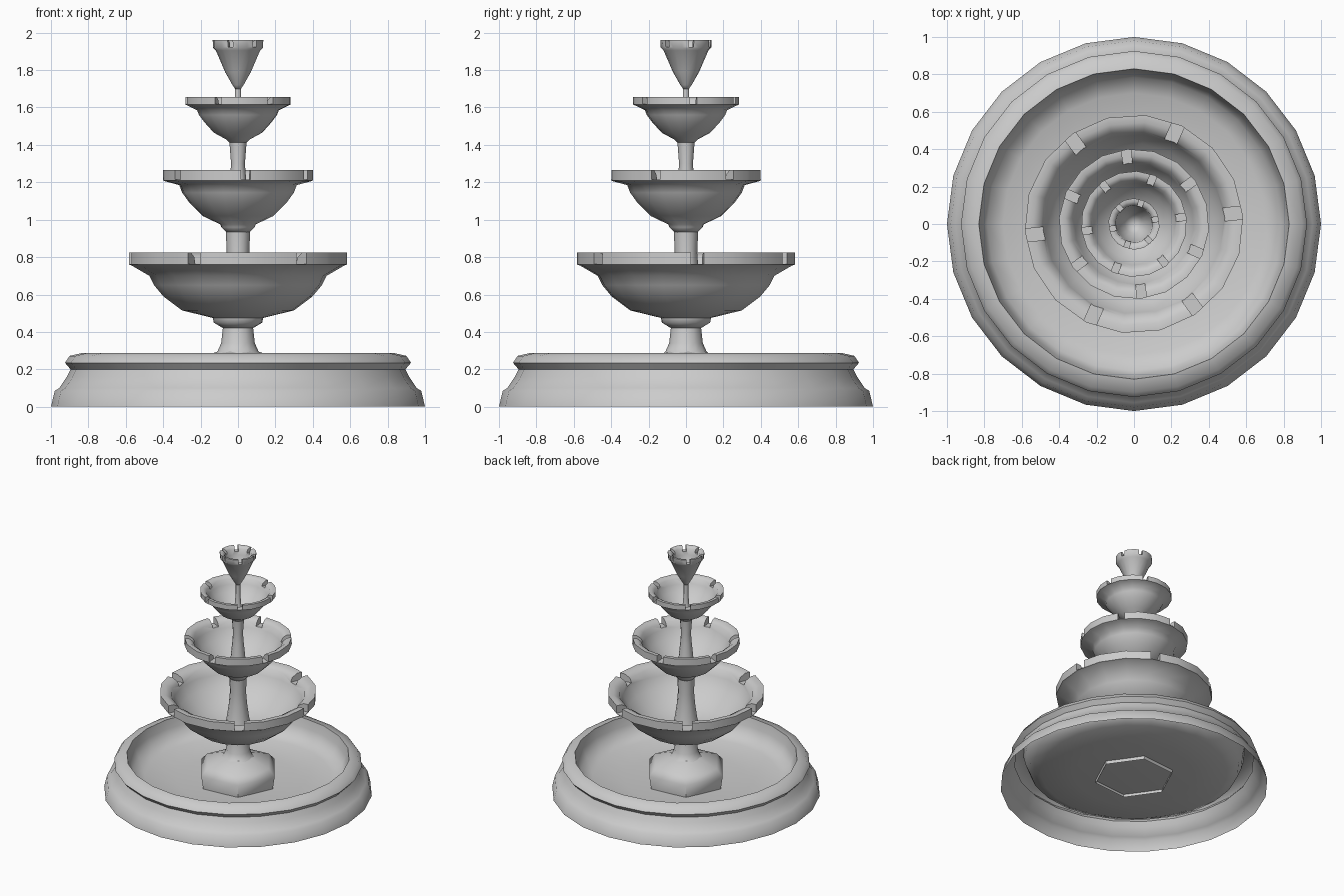
import bpy, bmesh
from math import cos, sin, radians, pi
from mathutils import Matrix

if "Cube" in bpy.data.objects:
    bpy.data.objects.remove(bpy.data.objects["Cube"])


def lathe(name, profile, sides, phase=0.0, angle=60):
    """Spin (radius, height) points round z; radius 0 becomes a pole."""
    bm = bmesh.new()
    rings = []
    for r, z in profile:
        if r == 0:
            rings.append([bm.verts.new((0, 0, z))] * sides)
        else:
            rings.append([bm.verts.new((r * cos(radians(phase) + 2 * pi * i / sides),
                                        r * sin(radians(phase) + 2 * pi * i / sides), z))
                          for i in range(sides)])
    for a, b in zip(rings, rings[1:]):
        for i in range(sides):
            j = (i + 1) % sides
            quad = list(dict.fromkeys((a[i], a[j], b[j], b[i])))
            if len(quad) > 2:
                bm.faces.new(quad)
    bmesh.ops.recalc_face_normals(bm, faces=bm.faces)
    mesh = bpy.data.meshes.new(name)
    bm.to_mesh(mesh)
    bm.free()
    ob = bpy.data.objects.new(name, mesh)
    bpy.context.collection.objects.link(ob)
    smooth(ob, angle)
    return ob


def smooth(ob, angle=60):
    bpy.ops.object.select_all(action='DESELECT')
    ob.select_set(True)
    bpy.context.view_layer.objects.active = ob
    bpy.ops.object.shade_smooth_by_angle(angle=radians(angle))


def notch(ob, phase, r_in, r_out, z, width):
    """Cut six spout notches down to height z through the lip."""
    bm = bmesh.new()
    for k in range(6):
        m = (Matrix.Rotation(radians(phase + 60 * k), 4, 'Z')
             @ Matrix.Translation(((r_in + r_out) / 2, 0, z + 0.1))
             @ Matrix.Diagonal((r_out - r_in, width, 0.2, 1)))
        bmesh.ops.create_cube(bm, size=1, matrix=m)
    mesh = bpy.data.meshes.new("notch_cutter")
    bm.to_mesh(mesh)
    bm.free()
    cutter = bpy.data.objects.new("notch_cutter", mesh)
    bpy.context.collection.objects.link(cutter)
    cutter.hide_render = True
    mod = ob.modifiers.new("notches", 'BOOLEAN')
    mod.operation = 'DIFFERENCE'
    mod.solver = 'EXACT'
    mod.object = cutter
    bpy.context.view_layer.objects.active = ob
    bpy.ops.object.modifier_apply(modifier=mod.name)
    bpy.data.objects.remove(cutter)
    smooth(ob)


# Ground basin: moulded wall, lip and shallow dish, open underneath
lathe("basin", [(1.0, 0), (0.98, 0.085), (0.955, 0.10), (0.915, 0.16), (0.895, 0.20),
                (0.925, 0.235), (0.90, 0.272), (0.83, 0.288), (0.815, 0.22),
                (0.785, 0.15), (0.70, 0.115), (0.45, 0.09), (0, 0.078)], 24)

# Hexagonal pedestal with a round neck
lathe("pedestal", [(0.295, 0.06), (0.315, 0.19), (0.265, 0.245), (0.11, 0.295)], 6, 5, 50)
lathe("pedestal_neck", [(0.15, 0.26), (0.11, 0.295), (0.09, 0.34), (0.08, 0.43)], 12)

# Large bowl
ob = lathe("large_bowl", [(0, 0.42), (0.08, 0.42), (0.13, 0.45), (0.135, 0.475), (0.30, 0.515),
                          (0.40, 0.59), (0.45, 0.65), (0.475, 0.70), (0.57, 0.755),
                          (0.585, 0.76), (0.585, 0.825), (0.545, 0.825), (0.50, 0.80),
                          (0.48, 0.745), (0.43, 0.67), (0.29, 0.555), (0.12, 0.51),
                          (0, 0.51)], 18, 4)
notch(ob, 6, 0.46, 0.65, 0.764, 0.07)

# Middle bowl
ob = lathe("middle_bowl", [(0, 0.93), (0.06, 0.93), (0.09, 0.96), (0.095, 0.975), (0.19, 1.02),
                           (0.26, 1.09), (0.30, 1.145), (0.315, 1.185), (0.39, 1.205),
                           (0.402, 1.21), (0.402, 1.267), (0.37, 1.267), (0.34, 1.245),
                           (0.32, 1.20), (0.28, 1.13), (0.18, 1.045), (0.08, 1.0),
                           (0, 1.0)], 18, 35)
notch(ob, 36, 0.31, 0.46, 1.214, 0.05)

# Small bowl
ob = lathe("small_bowl", [(0, 1.412), (0.045, 1.412), (0.065, 1.43), (0.13, 1.465),
                          (0.18, 1.52), (0.21, 1.56), (0.22, 1.585), (0.27, 1.61),
                          (0.283, 1.615), (0.283, 1.655), (0.26, 1.655), (0.237, 1.64),
                          (0.22, 1.60), (0.19, 1.555), (0.12, 1.49), (0.05, 1.46),
                          (0, 1.46)], 18, 7)
notch(ob, 8, 0.21, 0.33, 1.618, 0.038)

# Top cup
ob = lathe("top_cup", [(0, 1.695), (0.012, 1.695), (0.03, 1.72), (0.07, 1.79), (0.12, 1.905),
                       (0.135, 1.92), (0.137, 1.96), (0.12, 1.96), (0.10, 1.945),
                       (0.095, 1.895), (0.05, 1.79), (0, 1.75)], 18, 11)
notch(ob, 12, 0.085, 0.18, 1.922, 0.028)

# Columns flaring where they stand in each bowl
for name, pts in (("lower_column", [(0.11, 0.50), (0.085, 0.60), (0.068, 0.72), (0.06, 0.82), (0.065, 0.935)]),
                  ("middle_column", [(0.075, 0.99), (0.055, 1.10), (0.043, 1.22), (0.037, 1.30), (0.046, 1.415)]),
                  ("upper_column", [(0.04, 1.45), (0.025, 1.53), (0.017, 1.62), (0.017, 1.70)])):
    lathe(name, pts, 12)
